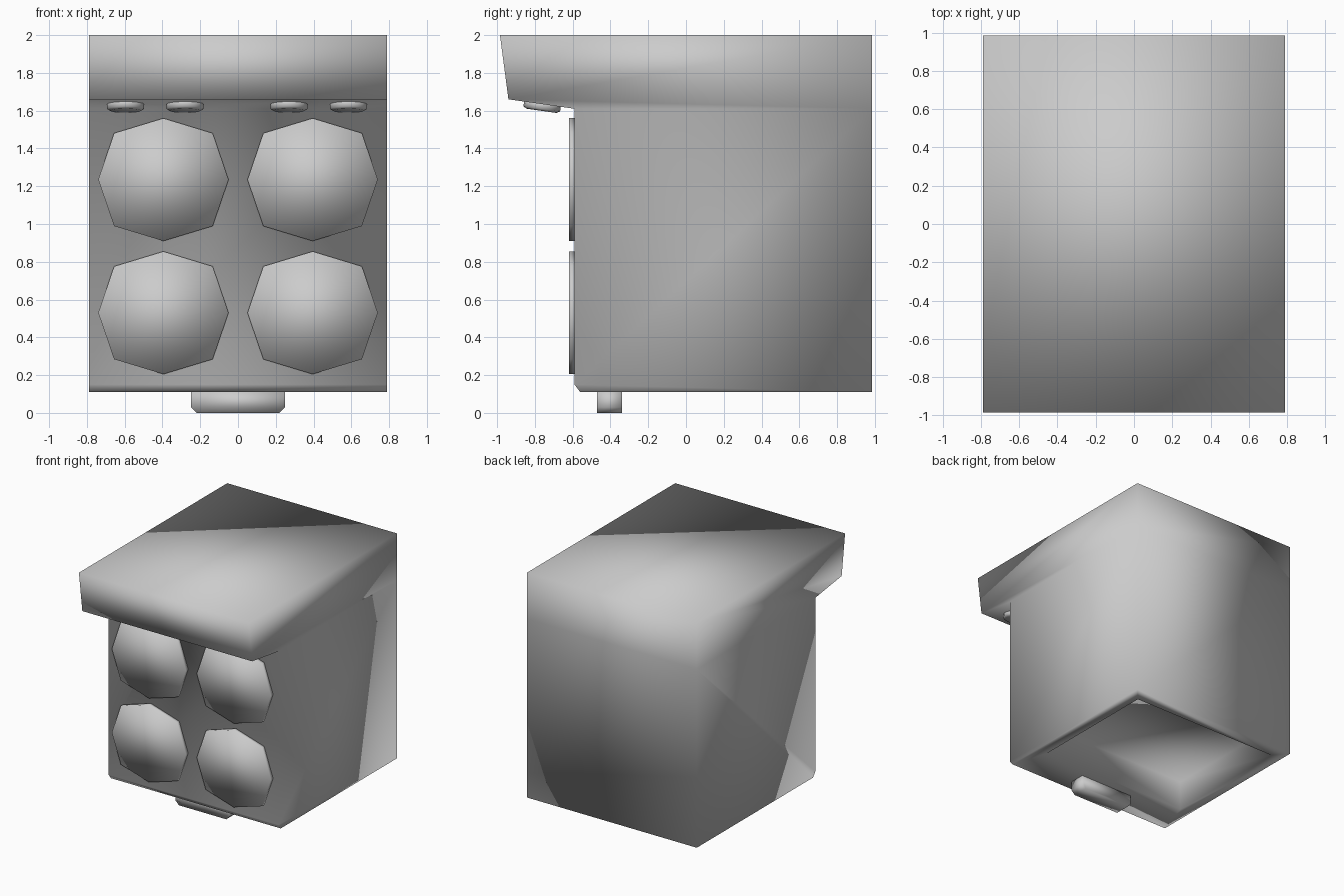
import bpy
import bmesh
from math import cos, sin, pi, atan2
from mathutils import Matrix

if "Cube" in bpy.data.objects:
    bpy.data.objects.remove(bpy.data.objects["Cube"], do_unlink=True)

grey = bpy.data.materials.new("plain grey")
grey.use_nodes = True
GREY = (0.6, 0.6, 0.6, 1)
grey.diffuse_color = GREY
grey.node_tree.nodes["Principled BSDF"].inputs["Base Color"].default_value = GREY


def finish(bm, name, matrix=Matrix()):
    """Turn a bmesh into a smooth grey object."""
    bmesh.ops.recalc_face_normals(bm, faces=bm.faces)
    for f in bm.faces:
        f.smooth = True
    me = bpy.data.meshes.new(name)
    bm.to_mesh(me)
    bm.free()
    me.materials.append(grey)
    ob = bpy.data.objects.new(name, me)
    ob.matrix_world = matrix
    bpy.context.collection.objects.link(ob)
    return ob


def prism(name, rings, matrix=Matrix()):
    """Join equal rings of points and cap both ends."""
    bm = bmesh.new()
    loops = [[bm.verts.new(p) for p in ring] for ring in rings]
    n = len(loops[0])
    for a, b in zip(loops, loops[1:]):
        for i in range(n):
            j = (i + 1) % n
            bm.faces.new((a[i], a[j], b[j], b[i]))
    bm.faces.new(loops[0])
    bm.faces.new(loops[-1])
    return finish(bm, name, matrix)


# Cabinet: side profile with overhanging hood, and a recess in the bottom
profile = [(-0.985, 2), (-0.94, 1.66), (-0.59, 1.61), (-0.59, 0.15),
           (-0.56, 0.11), (0.985, 0.11), (0.985, 1.61), (0.985, 2)]
W = 0.79
bm = bmesh.new()
left, right = [[bm.verts.new((s * W, y, z)) for y, z in profile] for s in (1, -1)]
for side in (left, right):
    bm.faces.new([side[i] for i in (0, 1, 2, 6, 7)])
    bm.faces.new(side[2:7])
for i in range(8):
    if i != 4:
        j = (i + 1) % 8
        bm.faces.new((left[i], left[j], right[j], right[i]))
outer = [left[4], left[5], right[5], right[4]]
plan = [(0.69, -0.25), (0.69, 0.87), (-0.69, 0.87), (-0.69, -0.25)]
rim, ceiling = [[bm.verts.new((x, y, z)) for x, y in plan] for z in (0.11, 0.36)]
for a, b in ((outer, rim), (rim, ceiling)):
    for i in range(4):
        j = (i + 1) % 4
        bm.faces.new((a[i], a[j], b[j], b[i]))
bm.faces.new(ceiling)
finish(bm, "cabinet")

# Four eight-sided burner plates on the front
for row, z in (("upper", 1.235), ("lower", 0.53)):
    for side, x in (("right", -0.395), ("left", 0.395)):
        ring = []
        for k in range(8):
            r = 1.07 if k % 2 else 1
            a = k * pi / 4
            ring.append((x + 0.345 * r * cos(a), z + 0.325 * r * sin(a)))
        prism(f"{row}_{side}_burner",
              [[(px, y, pz) for px, pz in ring] for y in (-0.62, -0.585)])

# Four knobs set square to the sloping underside of the hood
tilt = Matrix.Rotation(atan2(-0.05, 0.35), 4, "X")
for i, x in enumerate((-0.595, -0.28, 0.27, 0.585)):
    rings = [[(r * cos(k * pi / 8), r * sin(k * pi / 8), z) for k in range(16)]
             for r, z in ((0.08, -0.035), (0.098, -0.025), (0.098, 0.015))]
    prism(f"knob_{i + 1}", rings, Matrix.Translation((x, -0.76, 1.634)) @ tilt)

# Foot under the front edge, bevelled at its lower corners
outline = [(-0.25, 0.115), (-0.25, 0.03), (-0.22, 0), (0.22, 0), (0.25, 0.03), (0.25, 0.115)]
prism("front_foot", [[(x, y, z) for x, z in outline] for y in (-0.47, -0.34)])
